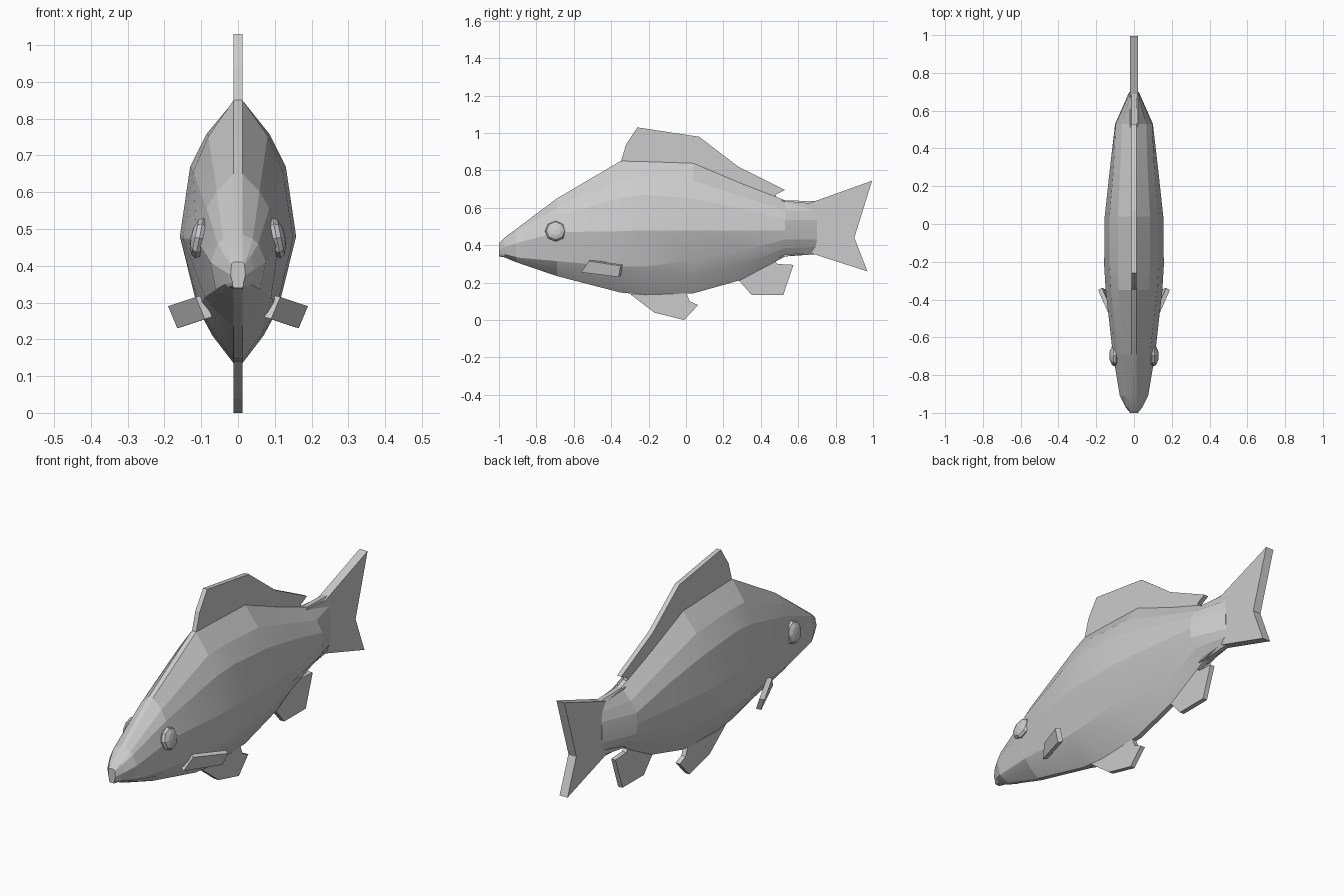
import bpy, bmesh
from mathutils import Vector

if "Cube" in bpy.data.objects:
    bpy.data.objects.remove(bpy.data.objects["Cube"])

RIDGE = 0.012


def finish(name, bm, angle=None):
    bmesh.ops.recalc_face_normals(bm, faces=bm.faces)
    mesh = bpy.data.meshes.new(name)
    bm.to_mesh(mesh)
    bm.free()
    ob = bpy.data.objects.new(name, mesh)
    bpy.context.collection.objects.link(ob)
    if angle:
        bpy.ops.object.select_all(action='DESELECT')
        ob.select_set(True)
        bpy.context.view_layer.objects.active = ob
        bpy.ops.object.shade_smooth_by_angle(angle=angle)
    return ob


def prism(name, a, b):
    """Solid between two matching outlines."""
    bm = bmesh.new()
    va = [bm.verts.new(p) for p in a]
    vb = [bm.verts.new(p) for p in b]
    bm.faces.new(va)
    bm.faces.new(vb[::-1])
    for i in range(len(va)):
        j = (i + 1) % len(va)
        bm.faces.new((va[i], va[j], vb[j], vb[i]))
    return finish(name, bm)


def fin(name, outline, half=RIDGE):
    return prism(name, [(-half, y, z) for y, z in outline],
                 [(half, y, z) for y, z in outline])


# Body: y, heights of back / shoulder / flank / lower flank / belly, three half-widths
rings = [
    (-1.00, .41, .40, .375, .355, .34, .018, .020, .015),
    (-0.97, .44, .425, .39, .35, .335, .035, .045, .035),
    (-0.91, .485, .46, .41, .335, .31, .055, .075, .060),
    (-0.69, .65, .555, .47, .315, .235, .085, .112, .090),
    (-0.35, .85, .655, .475, .285, .147, .122, .150, .105),
    (-0.22, .847, .67, .48, .285, .135, .130, .158, .110),
    (0.04, .838, .65, .48, .32, .143, .130, .155, .110),
    (0.29, .732, .595, .48, .37, .213, .108, .128, .092),
    (0.53, .640, .535, .48, .43, .34, .096, .100, .096),
    (0.70, .635, .535, .48, .43, .352, .022, .025, .022),
]
bm = bmesh.new()
loops = []
for y, zt, zs, zm, zl, zb, ws, wm, wl in rings:
    half = [(RIDGE, zt), ((RIDGE + ws) * .6, (zt + zs) / 2), (ws, zs), (wm, zm),
            (wl, zl), ((RIDGE + wl) * .57, (zl + zb) / 2), (RIDGE, zb)]
    section = half + [(-x, z) for x, z in reversed(half)]
    loops.append([bm.verts.new((x, y, z)) for x, z in section])
for a, b in zip(loops, loops[1:]):
    for i in range(len(a)):
        j = (i + 1) % len(a)
        bm.faces.new((a[i], a[j], b[j], b[i]))
bm.faces.new(loops[0])
bm.faces.new(loops[-1])
finish("body", bm, 0.2)

# Fins on the centre line
fin("dorsal_fin", [(-.35, .84), (-.32, .94), (-.26, 1.03), (.07, .98), (.28, .82),
                   (.53, .695), (.48, .67), (.49, .635), (.02, .825)])
fin("pelvic_fin", [(-.3, .14), (-.17, .04), (-.01, 0), (.065, .08), (.02, .1),
                   (0, .15)])
fin("anal_fin", [(.28, .215), (.35, .135), (.52, .135), (.575, .295), (.49, .3),
                 (.46, .335)])
fin("tail_fin", [(.5, .64), (.66, .625), (.995, .745), (.9, .44), (.97, .26),
                 (.66, .36), (.5, .335)], .022)

# Pectoral fins and eyes on both sides
for side, s in (("right", 1), ("left", -1)):
    outer = [Vector(p) for p in ((.115, -.52, .315), (.19, -.35, .29),
                                 (.165, -.36, .23), (.09, -.56, .255))]
    inner = [p + Vector((-.02, .012, .006)) for p in outer]
    prism(side + "_pectoral_fin", [(s * p.x, p.y, p.z) for p in outer],
          [(s * p.x, p.y, p.z) for p in inner])
    bpy.ops.mesh.primitive_uv_sphere_add(segments=8, ring_count=6, radius=1,
                                         location=(s * .105, -.697, .475),
                                         rotation=(0, s * 1.37, 0))
    eye = bpy.context.object
    eye.name = side + "_eye"
    eye.scale = (.056, .057, .024)
